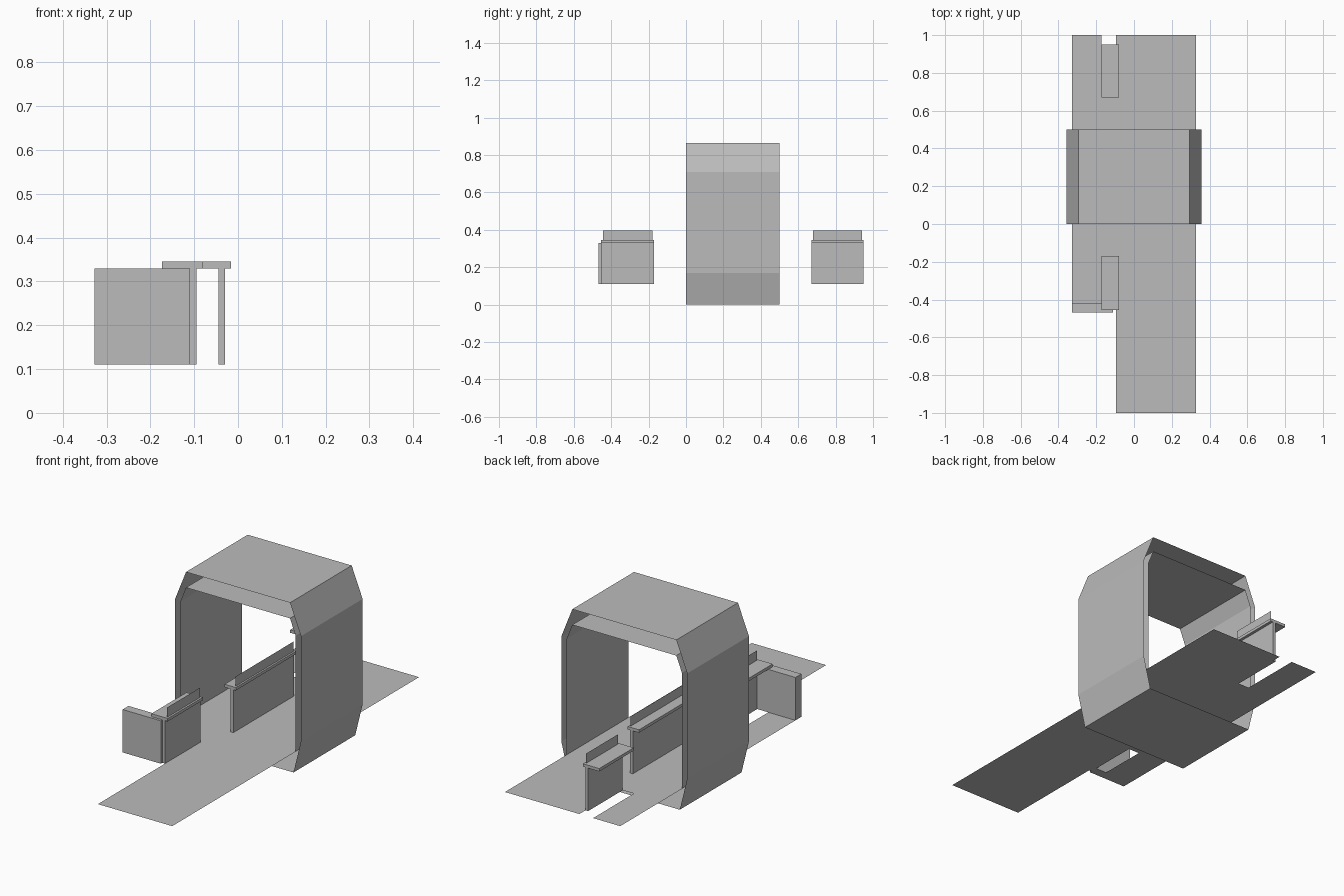
import bpy

cube = bpy.data.objects.get("Cube")
if cube:
    bpy.data.objects.remove(cube, do_unlink=True)

grey = bpy.data.materials.new("plain_grey")
grey.use_nodes = True
grey.diffuse_color = (0.5, 0.5, 0.5, 1)
grey.node_tree.nodes["Principled BSDF"].inputs["Base Color"].default_value = (0.5, 0.5, 0.5, 1)

FLOOR = 0.11


def add_mesh(name, verts, faces):
    mesh = bpy.data.meshes.new(name)
    mesh.from_pydata(verts, [], faces)
    mesh.materials.append(grey)
    obj = bpy.data.objects.new(name, mesh)
    bpy.context.collection.objects.link(obj)
    return obj


def box(name, x, y, z):
    verts = [(a, b, c) for c in z for b in y for a in x]
    faces = [(0, 2, 3, 1), (4, 5, 7, 6), (0, 1, 5, 4),
             (1, 3, 7, 5), (3, 2, 6, 7), (2, 0, 4, 6)]
    return add_mesh(name, verts, faces)


def shell(name, half, y, closed):
    """Open-ended sheet extruded along y from a mirrored half profile."""
    profile = half + [(-x, z) for x, z in reversed(half)]
    n = len(profile)
    verts = [(x, b, z) for b in y for x, z in profile]
    faces = [(i, (i + 1) % n, (i + 1) % n + n, i + n)
             for i in range(n if closed else n - 1)]
    return add_mesh(name, verts, faces)


def floor_panel(name, x, y):
    verts = [(x[0], y[0], FLOOR), (x[1], y[0], FLOOR),
             (x[1], y[1], FLOOR), (x[0], y[1], FLOOR)]
    return add_mesh(name, verts, [(0, 1, 2, 3)])


# Tunnel: outer tube and inner lining, both open at the ends
shell("outer_tube", [(0.315, 0), (0.357, 0.17), (0.357, 0.71), (0.295, 0.865)], (0, 0.5), True)
shell("inner_lining", [(0.327, FLOOR), (0.327, 0.705), (0.295, 0.785)], (0, 0.5), False)

# Floor with slots beside the counters
floor_panel("main_floor", (-0.095, 0.327), (-1, 1))
floor_panel("side_floor", (-0.327, -0.173), (-0.42, 1))
floor_panel("slot_bridge", (-0.173, -0.095), (-0.17, 0.67))


# Counters: supporting wall, ledge and thin upright screen
def counter(name, wall_x, ledge_x, y):
    box(name + "_wall", (wall_x, wall_x + 0.015), y, (FLOOR, 0.33))
    box(name + "_ledge", ledge_x, y, (0.33, 0.345))
    x = wall_x + 0.02
    a, b = y[0] + 0.01, y[1] - 0.01
    add_mesh(name + "_screen",
             [(x, a, 0.345), (x, b, 0.345), (x, b, 0.395), (x, a, 0.395)], [(0, 1, 2, 3)])


counter("front_counter", -0.11, (-0.173, -0.08), (-0.455, -0.17))
counter("back_counter", -0.11, (-0.173, -0.08), (0.67, 0.95))
counter("middle_counter", -0.045, (-0.08, -0.016), (0.005, 0.495))

# Closing wall at the front of the side floor
box("front_wall", (-0.327, -0.11), (-0.468, -0.42), (FLOOR, 0.33))
